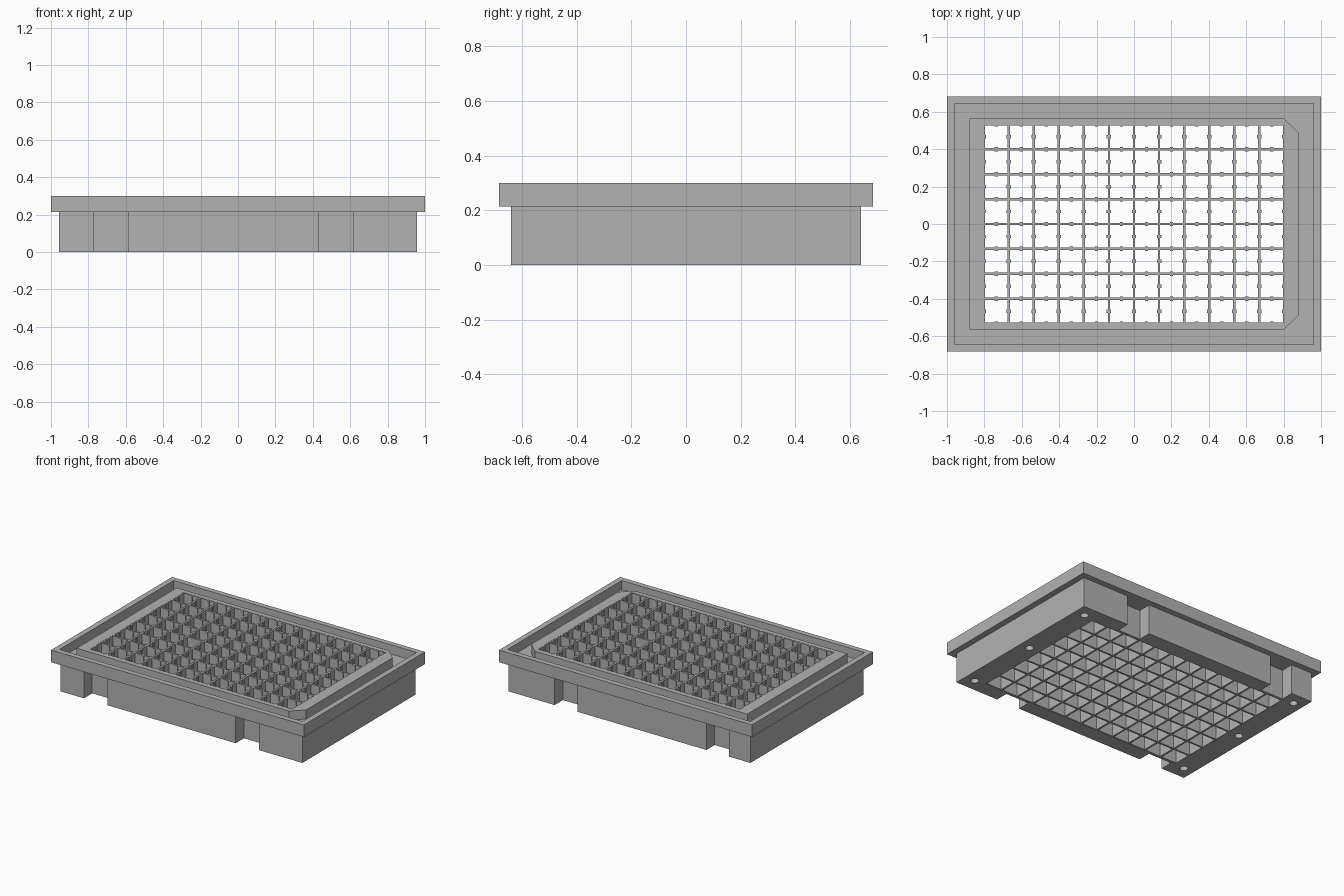
import bpy
import math

cube = bpy.data.objects.get("Cube")
if cube:
    bpy.data.objects.remove(cube, do_unlink=True)

grey = bpy.data.materials.new("mid_grey")
grey.use_nodes = True
colour = (0.45, 0.45, 0.45, 1)
grey.diffuse_color = colour
grey.node_tree.nodes["Principled BSDF"].inputs["Base Color"].default_value = colour


def rect(hx, hy, cx=0, cy=0):
    return [(cx - hx, cy - hy), (cx + hx, cy - hy), (cx + hx, cy + hy), (cx - hx, cy + hy)]


def circle(cx, cy, r, n=24):
    return [(cx + r * math.cos(math.tau * i / n), cy + r * math.sin(math.tau * i / n)) for i in range(n)]


def slab(name, loops, z0, z1):
    """Extrude flat outlines (inner loops become holes) from z0 to z1."""
    curve = bpy.data.curves.new(name, "CURVE")
    curve.dimensions = "2D"
    curve.fill_mode = "BOTH"
    curve.extrude = (z1 - z0) / 2
    for loop in loops:
        spline = curve.splines.new("POLY")
        spline.points.add(len(loop) - 1)
        for point, (x, y) in zip(spline.points, loop):
            point.co = (x, y, 0, 1)
        spline.use_cyclic_u = True
        spline.use_smooth = False
    curve.materials.append(grey)
    obj = bpy.data.objects.new(name, curve)
    obj.location.z = (z0 + z1) / 2
    bpy.context.collection.objects.link(obj)
    bpy.ops.object.select_all(action="DESELECT")
    obj.select_set(True)
    bpy.context.view_layer.objects.active = obj
    bpy.ops.object.convert(target="MESH")
    bpy.ops.object.shade_flat()
    return obj


# Main dimensions
TOP, FLOOR, SKIRT = 0.30, 0.235, 0.213
BODY_X, BODY_Y = 0.957, 0.64
WELL_X, WELL_Y = 0.803, 0.533
COLS, ROWS = 12, 8
PITCH_X, PITCH_Y = 2 * WELL_X / COLS, 2 * WELL_Y / ROWS
NOTCH_Y = 0.547
WALL = 0.013
opening = rect(WELL_X, WELL_Y)

# Lower body, with two notches in each long side and six blind pin holes
outline = [(-BODY_X, -BODY_Y)]
for a, b in ((-0.77, -0.585), (0.43, 0.615)):
    outline += [(a, -BODY_Y), (a, -NOTCH_Y), (b, -NOTCH_Y), (b, -BODY_Y)]
outline += [(BODY_X, -BODY_Y), (BODY_X, BODY_Y)]
for a, b in ((0.59, 0.41), (-0.61, -0.79)):
    outline += [(a, BODY_Y), (a, NOTCH_Y), (b, NOTCH_Y), (b, BODY_Y)]
outline.append((-BODY_X, BODY_Y))
pins = [circle(x, y, 0.027) for x in (-0.88, 0.88) for y in (-0.55, 0, 0.55)]
slab("lower_body", [outline, opening] + pins, 0, SKIRT)

# Overhanging tray floor and its upright rim
tray = rect(1.0, 0.683)
slab("tray_floor", [tray, opening], SKIRT, FLOOR)
slab("tray_rim", [tray, rect(0.96, 0.645)], FLOOR, TOP)

# Raised deck around the wells, two corners cut on the left end
deck = [(-0.88, -0.565), (0.80, -0.565), (0.88, -0.488),
        (0.88, 0.488), (0.80, 0.565), (-0.88, 0.565)]
slab("raised_deck", [deck, opening], FLOOR, TOP)

# Lattice of thin walls between the wells
centres_x = [-WELL_X + PITCH_X * (i + 0.5) for i in range(COLS)]
centres_y = [-WELL_Y + PITCH_Y * (j + 0.5) for j in range(ROWS)]
wells = [rect((PITCH_X - WALL) / 2, (PITCH_Y - WALL) / 2, x, y)
         for x in centres_x for y in centres_y]
slab("well_lattice", [rect(WELL_X + WALL / 2 - 0.005, WELL_Y + WALL / 2 - 0.005)] + wells, 0.001, TOP - 0.001)

# Small grip ribs at the middle of every well side
ribs = [rect(0.012, 0.009, -WELL_X + PITCH_X * i, y) for i in range(COLS + 1) for y in centres_y]
ribs += [rect(0.009, 0.012, x, -WELL_Y + PITCH_Y * j) for j in range(ROWS + 1) for x in centres_x]
slab("grip_ribs", ribs, 0.22, TOP - 0.002)
